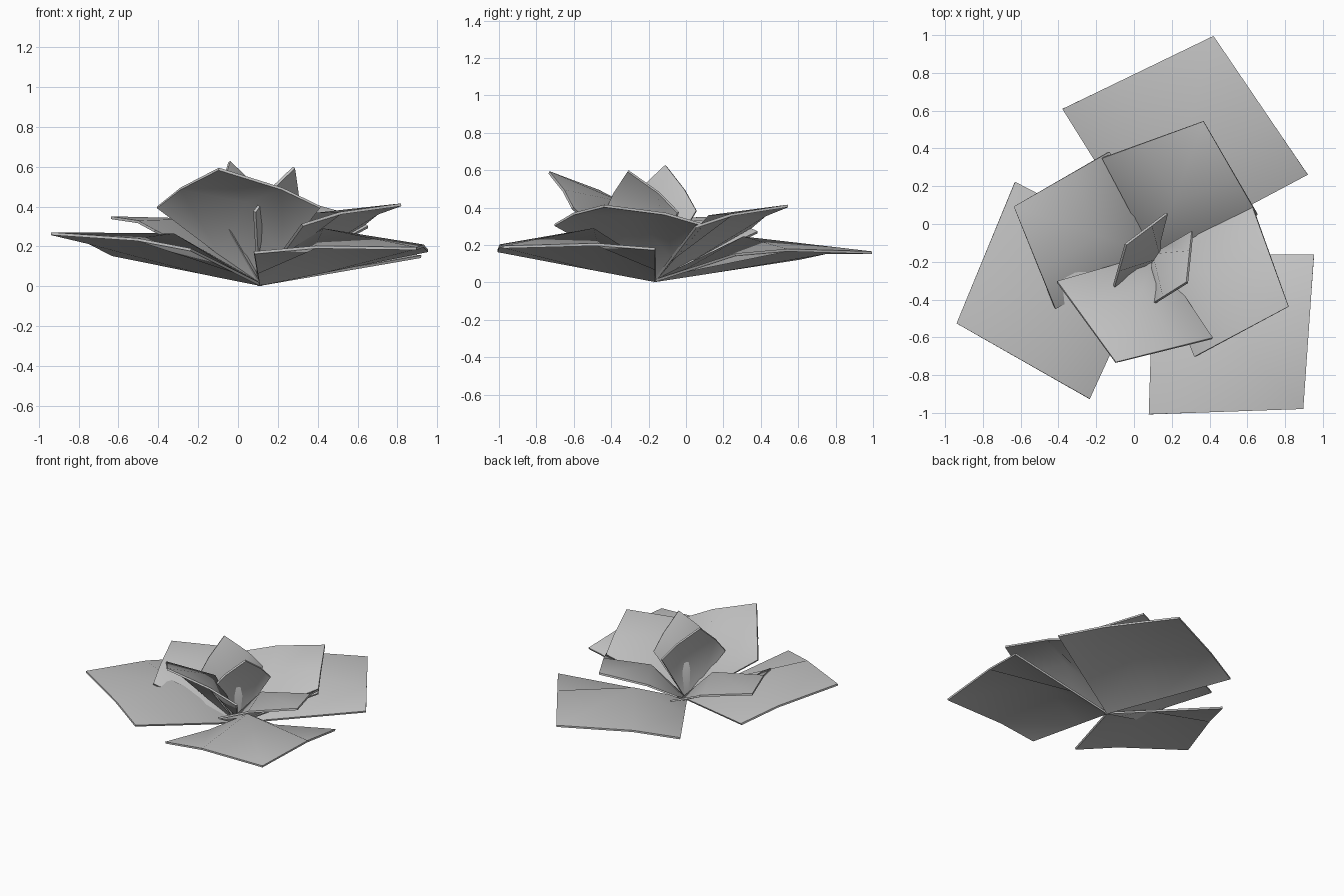
import bpy
import bmesh
from math import cos, sin, radians
from mathutils import Vector

default_cube = bpy.data.objects.get("Cube")
if default_cube:
    bpy.data.objects.remove(default_cube, do_unlink=True)

# One plain grey for every petal
grey = bpy.data.materials.new("petal_grey")
grey.use_nodes = True
grey_colour = (0.55, 0.55, 0.55, 1)
grey.diffuse_color = grey_colour
grey.node_tree.nodes["Principled BSDF"].inputs["Base Color"].default_value = grey_colour

ROOT = Vector((0.11, -0.165, 0.002))
THICKNESS = 0.014
FOLD = 0.38
EDGE_LIFT = 0.02
UP = Vector((0, 0, 1))


def heading(degrees):
    """Level unit vector pointing along a compass angle."""
    return Vector((cos(radians(degrees)), sin(radians(degrees)), 0))


def add_petal(name, azimuth, reach, half_width, tip_z, left_z, right_z,
              peak_reach, peak_z, twist=0):
    """Square petal standing on its root corner, folded up to a soft peak."""
    outward = heading(azimuth)
    sideways = heading(azimuth + 90 + twist)

    # Three free corners and the peak; the fourth corner is the shared root
    tip = outward * reach + UP * tip_z
    left = outward * reach * 0.52 + sideways * half_width + UP * left_z
    right = outward * reach * 0.52 - sideways * half_width + UP * right_z
    peak = outward * peak_reach + UP * peak_z
    lift = UP * EDGE_LIFT

    # Two by two faces around the peak, outer edges slightly arched
    grid = (
        (Vector(), left * FOLD, left),
        (right * FOLD, peak, left.lerp(tip, FOLD) + lift),
        (right, right.lerp(tip, FOLD) + lift, tip),
    )
    bm = bmesh.new()
    rows = [[bm.verts.new(ROOT + point) for point in row] for row in grid]
    for near, far in zip(rows, rows[1:]):
        for j in range(2):
            bm.faces.new((near[j], far[j], far[j + 1], near[j + 1]))

    mesh = bpy.data.meshes.new(name)
    bm.to_mesh(mesh)
    bm.free()
    mesh.materials.append(grey)
    petal = bpy.data.objects.new(name, mesh)
    bpy.context.collection.objects.link(petal)

    # Thickness grows towards the upper face
    shell = petal.modifiers.new("thickness", "SOLIDIFY")
    shell.thickness = THICKNESS
    shell.offset = 1

    bpy.ops.object.select_all(action="DESELECT")
    petal.select_set(True)
    bpy.context.view_layer.objects.active = petal
    bpy.ops.object.modifier_apply(modifier=shell.name)
    bpy.ops.object.shade_smooth_by_angle(angle=radians(60))


# Outer ring: three wide, low petals
add_petal("outer_petal_back", 75, 1.2, 0.67, 0.15, 0.12, 0.14, 0.49, 0.23)
add_petal("outer_petal_right", 199, 1.11, 0.605, 0.255, 0.175, 0.15, 0.46, 0.25)
add_petal("outer_petal_left", -46, 1.13, 0.605, 0.18, 0.17, 0.16, 0.46, 0.275)

# Middle ring: four petals a quarter turn apart, the front one steeper
add_petal("middle_petal_back", 70, 0.756, 0.435, 0.4, 0.29, 0.29, 0.31, 0.345)
add_petal("middle_petal_right", 161, 0.79, 0.437, 0.335, 0.27, 0.26, 0.32, 0.325)
add_petal("middle_petal_left", -21, 0.76, 0.424, 0.4, 0.3, 0.3, 0.31, 0.355)
add_petal("middle_petal_front", 250, 0.607, 0.435, 0.58, 0.39, 0.39, 0.2, 0.42)

# Inner pair: small upright petals facing each other
add_petal("inner_petal_right", 159, 0.17, 0.236, 0.62, 0.38, 0.38, -0.02, 0.26, -15)
add_petal("inner_petal_left", -40, 0.23, 0.224, 0.59, 0.37, 0.37, 0, 0.27, 10)
